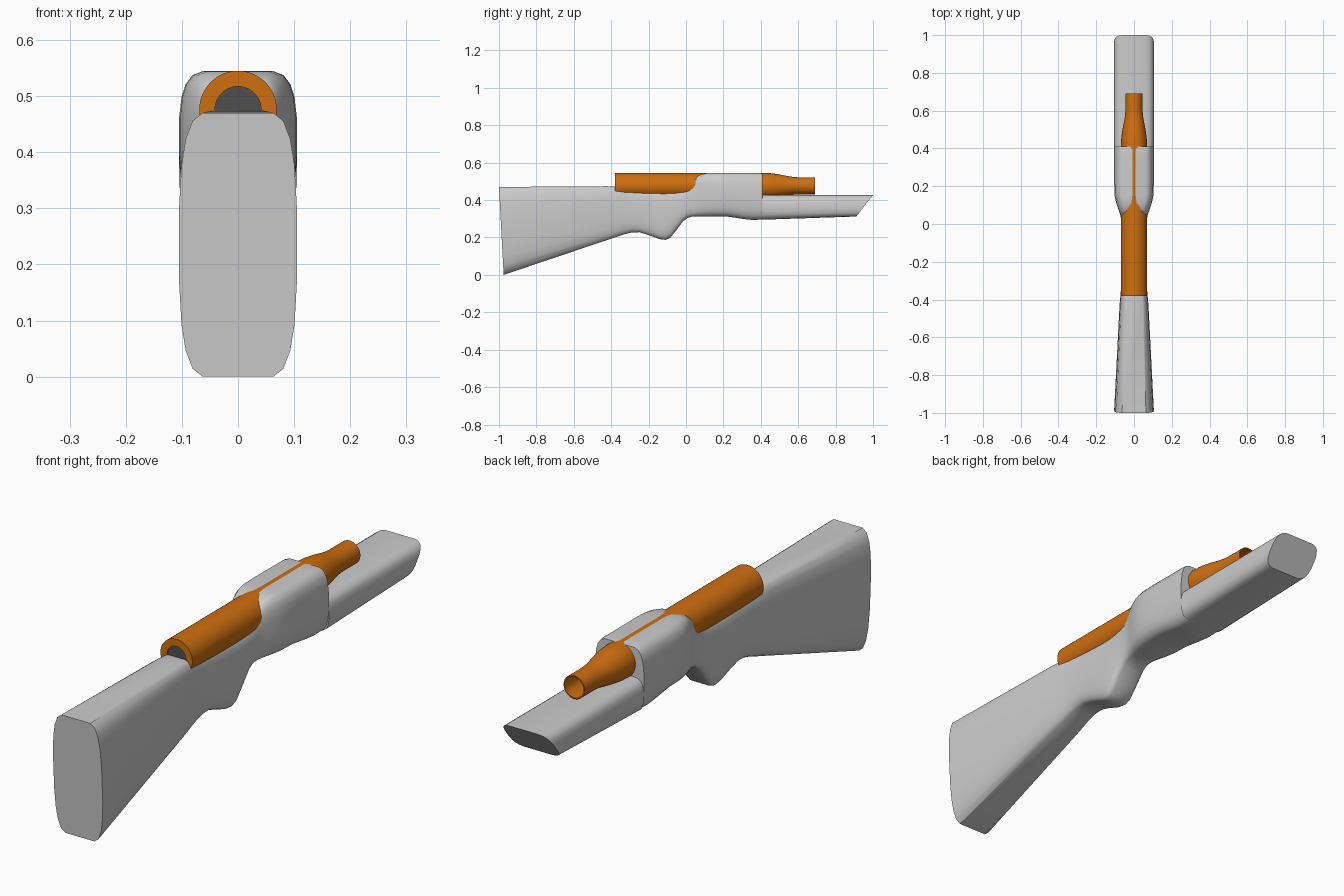
import bpy, bmesh
from math import sin, cos, pi

if "Cube" in bpy.data.objects:
    bpy.data.objects.remove(bpy.data.objects["Cube"])


def finish(name, bm, color=None):
    bmesh.ops.recalc_face_normals(bm, faces=bm.faces)
    mesh = bpy.data.meshes.new(name)
    bm.to_mesh(mesh)
    bm.free()
    ob = bpy.data.objects.new(name, mesh)
    bpy.context.collection.objects.link(ob)
    if color:
        mat = bpy.data.materials.new(name + "_paint")
        mat.diffuse_color = color
        mat.use_nodes = True
        mat.node_tree.nodes["Principled BSDF"].inputs["Base Color"].default_value = mat.diffuse_color
        mesh.materials.append(mat)
    bpy.ops.object.select_all(action='DESELECT')
    ob.select_set(True)
    bpy.context.view_layer.objects.active = ob
    bpy.ops.object.shade_smooth_by_angle(angle=0.6)
    return ob


def bridge(bm, rings, closed=False):
    pairs = list(zip(rings, rings[1:]))
    if closed:
        pairs.append((rings[-1], rings[0]))
    n = len(rings[0])
    for a, b in pairs:
        for i in range(n):
            j = (i + 1) % n
            bm.faces.new((a[i], a[j], b[j], b[i]))


# Half cross-section of the stock: (width, height) fractions, top to bottom
HALF = [(.60, 1), (.77, .97), (.89, .90), (.96, .80), (1, .64),
        (1, .36), (.96, .20), (.89, .10), (.77, .03), (.60, 0)]
OUTLINE = HALF + [(-u, v) for u, v in reversed(HALF)]

# Stock stations: y at top, y at bottom, bottom z, top z, half width
STATIONS = [
    (-1.0, -.975, 0, .47, .105), (-.42, -.42, .187, .474, .076),
    (-.37, -.37, .203, .472, .071), (-.33, -.33, .217, .465, .068),
    (-.29, -.29, .227, .46, .067), (-.25, -.25, .228, .456, .066),
    (-.20, -.20, .213, .452, .066), (-.14, -.14, .191, .45, .066),
    (-.11, -.11, .187, .45, .066), (-.085, -.085, .197, .45, .066),
    (-.05, -.05, .241, .453, .066), (-.015, -.015, .288, .46, .066),
    (.01, .01, .305, .472, .067), (.03, .03, .311, .492, .069),
    (.05, .05, .313, .519, .073), (.075, .075, .313, .535, .082),
    (.11, .11, .313, .5435, .094), (.15, .15, .313, .5444, .103),
    (.22, .22, .312, .5444, .105), (.30, .30, .3, .5444, .105),
    (.35, .35, .294, .5444, .105), (.395, .395, .295, .5444, .105),
    (.41, .41, .295, .542, .105), (.41, .41, .295, .427, .105),
    (1.0, .91, .312, .427, .105)]

bm = bmesh.new()
rings = [[bm.verts.new((u * w, yb + (yt - yb) * v, zb + (zt - zb) * v))
          for u, v in OUTLINE] for yt, yb, zb, zt, w in STATIONS]
bridge(bm, rings)
bm.faces.new(rings[0])
bm.faces.new(rings[-1])
finish("stock", bm)


def lathe(name, profile, color, closed=True, cz=.476, n=48):
    bm = bmesh.new()
    rings = [[bm.verts.new((r * sin(2 * pi * i / n), y, cz + r * cos(2 * pi * i / n)))
              for i in range(n)] for y, r in profile]
    bridge(bm, rings, closed)
    if not closed:
        bm.faces.new(rings[0])
        bm.faces.new(rings[-1])
    return finish(name, bm, color)


# Hollow receiver tube tapering into the barrel
lathe("barrel", [(-.38, .069), (.42, .069), (.46, .067), (.50, .061), (.54, .053),
                 (.57, .048), (.60, .0455), (.69, .0455),
                 (.69, .041), (.40, .041), (-.38, .041)],
      (.62, .16, .005, 1))

# Dark plug closing the rear of the tube
lathe("bolt_plug", [(-.375, .0412), (-.30, .0412)], (.08, .08, .08, 1), closed=False)
